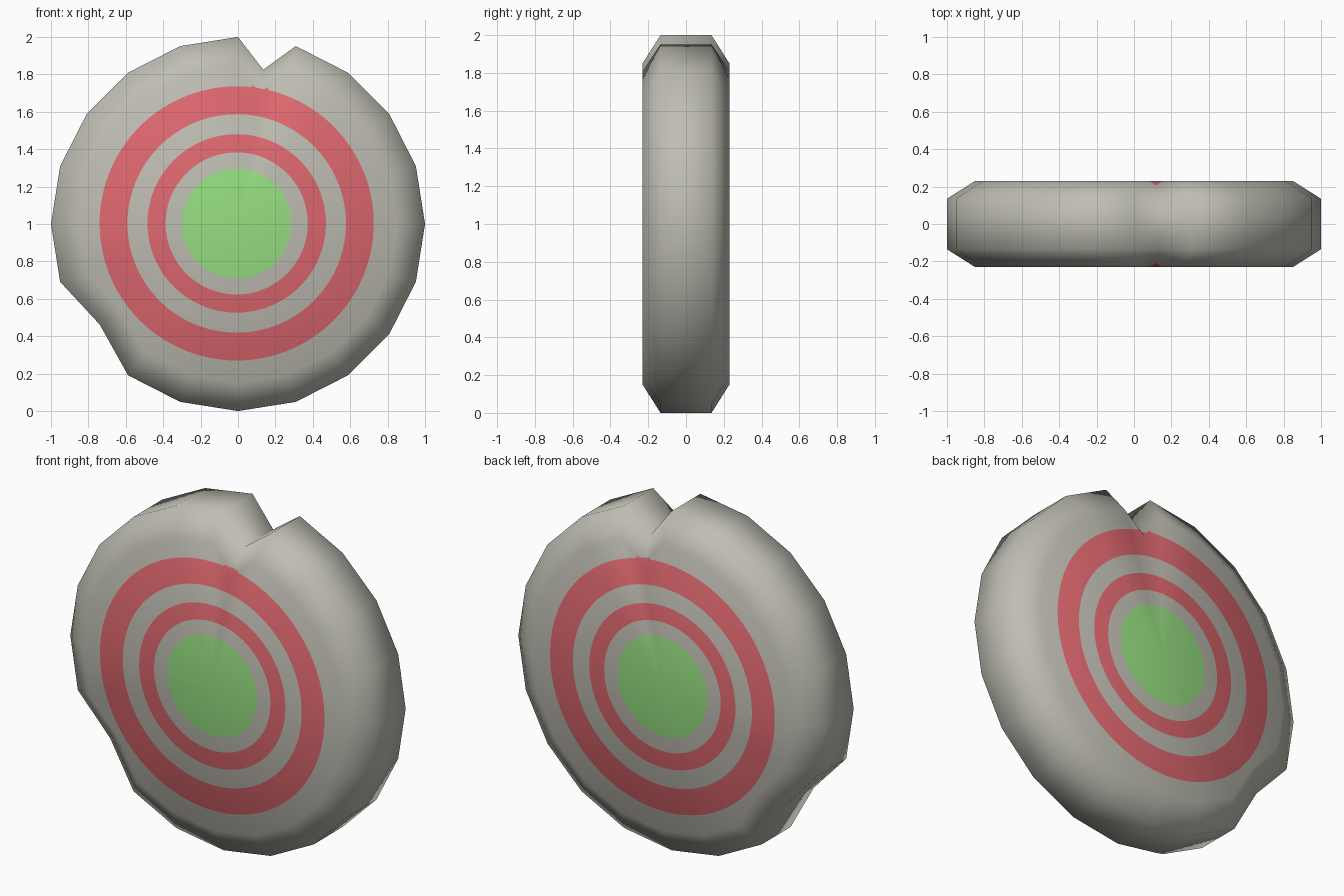
import bpy, bmesh, math
from mathutils import Vector

if "Cube" in bpy.data.objects:
    bpy.data.objects.remove(bpy.data.objects["Cube"])

FACE_Y, RIM_Y = 0.23, 0.135
SUB = 6                                     # samples along each rim side
CENTRE = Vector((-0.007, 0, 1.003))         # centre of the painted rings
RADII = [0.293, 0.38, 0.477, 0.584, 0.733]  # colour boundaries


def material(name, rgb):
    m = bpy.data.materials.new(name)
    m.diffuse_color = (*rgb, 1)
    m.use_nodes = True
    m.node_tree.nodes["Principled BSDF"].inputs["Base Color"].default_value = m.diffuse_color
    return m


def polar(deg, r):
    a = math.radians(deg)
    return Vector((r * math.cos(a), 0, 1 + r * math.sin(a)))


def at_y(p, y):
    return Vector((p.x, y, p.z))


# Outline: 20 sides, one dented corner and one deep notch
outline = []
for k in range(20):
    deg = 90 + 18 * k
    r = 0.914 if deg == 216 else 1.0
    outline.append((polar(deg, 0.85 * r), polar(deg, r)))
outline.append((polar(90 - 9.3, 0.70), polar(90 - 9.3, 0.836)))
count = len(outline)

# Coarse low-poly disc, used only to get the smooth corner normals
coarse = bmesh.new()
rings = {}
for s in (-1, 1):
    hub = coarse.verts.new(at_y(CENTRE, s * FACE_Y))
    inner = [coarse.verts.new(at_y(i, s * FACE_Y)) for i, o in outline]
    outer = [coarse.verts.new(at_y(o, s * RIM_Y)) for i, o in outline]
    for k in range(count):
        n = (k + 1) % count
        coarse.faces.new((hub, inner[k], inner[n]))
        coarse.faces.new((inner[k], outer[k], outer[n], inner[n]))
    rings[s] = (hub, inner, outer)
for k in range(count):
    n = (k + 1) % count
    a, b = rings[-1][2], rings[1][2]
    coarse.faces.new((a[k], b[k], b[n], a[n]))
bmesh.ops.recalc_face_normals(coarse, faces=coarse.faces[:])
coarse.normal_update()

# Final disc: the same surface, cut along the painted circles
bm = bmesh.new()
normals = []


def add(p, n):
    normals.append(n.normalized())
    return bm.verts.new(p)


def face(verts, mat):
    f = bm.faces.new(verts)
    f.material_index = mat
    f.smooth = True


rims = {}
for s in (-1, 1):
    hub, inner, outer = rings[s]
    hub_n = hub.normal.copy()
    middle = add(hub.co, hub_n)
    columns, in_notch = [], []
    for k in range(count):
        n = (k + 1) % count
        for j in range(SUB):
            t = j / SUB
            pi, po = inner[k].co.lerp(inner[n].co, t), outer[k].co.lerp(outer[n].co, t)
            ni = inner[k].normal.lerp(inner[n].normal, t)
            no = outer[k].normal.lerp(outer[n].normal, t)
            di = (pi - hub.co).length
            do = (at_y(po, hub.co.y) - hub.co).length
            col = [add(hub.co.lerp(pi, r / di), hub_n.lerp(ni, r / di)) for r in RADII[:-1]]
            last = RADII[-1]
            if di > last:
                col.append(add(hub.co.lerp(pi, last / di), hub_n.lerp(ni, last / di)))
                col.append(add(pi, ni))
            else:  # the notch bevel bites into the outer ring
                u = (last - di) / (do - di)
                col.append(add(pi, ni))
                col.append(add(pi.lerp(po, u), ni.lerp(no, u)))
            col.append(add(po, no))
            columns.append(col)
            in_notch.append(di < last)
    total = len(columns)
    for i in range(total):
        a, b = columns[i], columns[(i + 1) % total]
        face((middle, a[0], b[0]), 2)
        notch = in_notch[i] or in_notch[(i + 1) % total]
        for q, mat in enumerate((0, 1, 0, 1, 1 if notch else 0, 0)):
            face((a[q], a[q + 1], b[q + 1], b[q]), mat)
    rims[s] = [c[-1] for c in columns]

# Rim band joining the two sides
for i in range(total):
    n = (i + 1) % total
    face((rims[-1][i], rims[1][i], rims[1][n], rims[-1][n]), 0)
bmesh.ops.recalc_face_normals(bm, faces=bm.faces[:])

mesh = bpy.data.meshes.new("target_disc")
bm.to_mesh(mesh)
bm.free()
coarse.free()
for m in (material("warm_grey", (0.52, 0.51, 0.45)),
          material("ring_red", (0.74, 0.14, 0.16)),
          material("centre_green", (0.31, 0.74, 0.22))):
    mesh.materials.append(m)
mesh.normals_split_custom_set_from_vertices([tuple(n) for n in normals])
disc = bpy.data.objects.new("target_disc", mesh)
bpy.context.collection.objects.link(disc)
